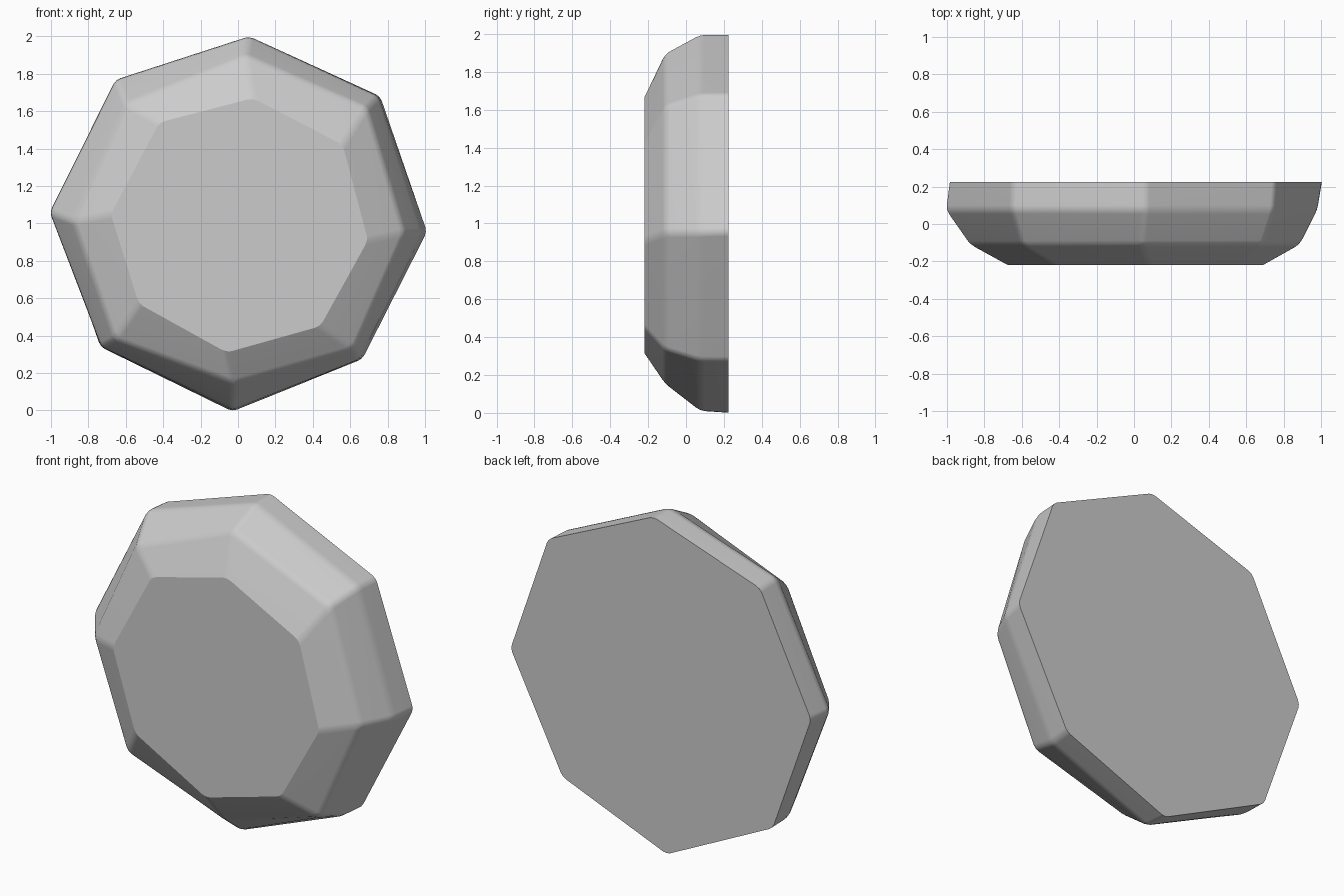
import bpy
import bmesh

cube = bpy.data.objects.get("Cube")
if cube:
    bpy.data.objects.remove(cube, do_unlink=True)

# Grey stone material
stone_grey = bpy.data.materials.new("stone grey")
stone_grey.use_nodes = True
colour = (0.6, 0.6, 0.6, 1)
stone_grey.diffuse_color = colour
stone_grey.node_tree.nodes["Principled BSDF"].inputs["Base Color"].default_value = colour

# Octagon outlines from the front facet to the back: (x, z) corners
front_rim = [(.08, 1.67), (.56, 1.42), (.695, .91), (.44, .45),
             (-.06, .31), (-.53, .57), (-.68, 1.05), (-.42, 1.54)]
shoulder = [(.04, 1.90), (.69, 1.62), (.89, .95), (.62, .33),
            (-.02, .15), (-.66, .38), (-.88, 1.01), (-.60, 1.64)]
girdle = [(.06, 2.0), (.75, 1.68), (.985, .95), (.65, .275),
          (-.03, .005), (-.73, .34), (-1.01, 1.06), (-.655, 1.77)]
back_rim = [(.06, 2.0), (.76, 1.68), (1.01, .955), (.665, .275),
            (-.03, -.005), (-.735, .34), (-.99, 1.06), (-.65, 1.76)]
depths = [-.22, -.11, .075, .225]

# Skin the outlines and cap both ends
bm = bmesh.new()
rings = [[bm.verts.new((x, y, z)) for x, z in ring]
         for y, ring in zip(depths, (front_rim, shoulder, girdle, back_rim))]
for a, b in zip(rings, rings[1:]):
    for i in range(8):
        j = (i + 1) % 8
        bm.faces.new((a[i], a[j], b[j], b[i]))
bm.faces.new(rings[0])
bm.faces.new(rings[-1])
bmesh.ops.recalc_face_normals(bm, faces=bm.faces)

# Soften every edge except the crisp rims of the two flat facets
rims = {e for f in bm.faces if len(f.verts) == 8 for e in f.edges}
soft = [e for e in bm.edges if e not in rims]
bmesh.ops.bevel(bm, geom=soft, offset=.025, segments=2, profile=.5,
                affect='EDGES', clamp_overlap=True)

# Keep the flat facets exactly planar and their rims sharp
for f in bm.faces:
    f.smooth = True
    if len(f.verts) > 8:
        for e in f.edges:
            e.smooth = False

mesh = bpy.data.meshes.new("faceted_stone")
bm.to_mesh(mesh)
bm.free()
mesh.materials.append(stone_grey)
stone = bpy.data.objects.new("faceted_stone", mesh)
bpy.context.collection.objects.link(stone)

# Broad faces stay flat while the worn edges shade softly
weighted = stone.modifiers.new("facet_shading", 'WEIGHTED_NORMAL')
weighted.keep_sharp = True
